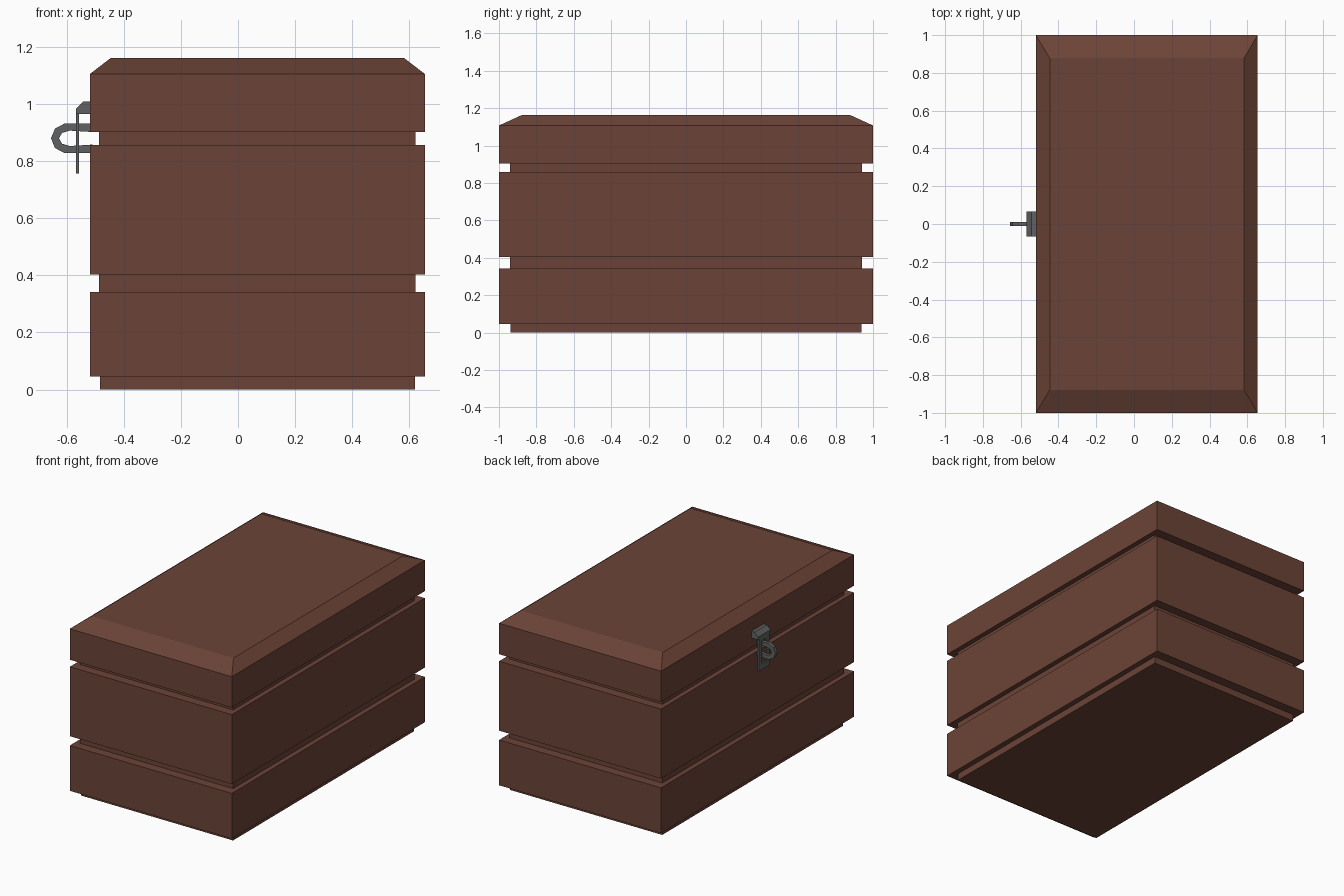
import bpy, bmesh

if "Cube" in bpy.data.objects:
    bpy.data.objects.remove(bpy.data.objects["Cube"])


def material(name, rgb):
    m = bpy.data.materials.new(name)
    m.diffuse_color = (*rgb, 1)
    m.use_nodes = True
    m.node_tree.nodes["Principled BSDF"].inputs["Base Color"].default_value = m.diffuse_color
    return m


wood = material("brown wood", (0.148, 0.057, 0.038))
metal = material("grey metal", (0.115, 0.12, 0.122))

X0, X1, Y = -0.519, 0.655, 1.0  # outer sides of the chest


def finish(name, bm, mat):
    bmesh.ops.recalc_face_normals(bm, faces=bm.faces)
    me = bpy.data.meshes.new(name)
    bm.to_mesh(me)
    bm.free()
    me.materials.append(mat)
    ob = bpy.data.objects.new(name, me)
    bpy.context.collection.objects.link(ob)
    return ob


def stack(name, profile):
    """Loft rectangles given as (x inset, y inset, z)."""
    bm = bmesh.new()
    rings = []
    for ix, iy, z in profile:
        a, b, c = X0 + ix, X1 - ix, Y - iy
        rings.append([bm.verts.new(p) for p in
                      ((a, -c, z), (b, -c, z), (b, c, z), (a, c, z))])
    for lo, hi in zip(rings, rings[1:]):
        for i in range(4):
            j = (i + 1) % 4
            bm.faces.new((lo[i], lo[j], hi[j], hi[i]))
    bm.faces.new(rings[0][::-1])
    bm.faces.new(rings[-1])
    return finish(name, bm, wood)


def extrude_xz(name, pts, half):
    """Extrude an x-z outline symmetrically along y."""
    bm = bmesh.new()
    face = bm.faces.new([bm.verts.new((x, -half, z)) for x, z in pts])
    ext = bmesh.ops.extrude_face_region(bm, geom=[face])
    for v in ext["geom"]:
        if isinstance(v, bmesh.types.BMVert):
            v.co.y = half
    return finish(name, bm, metal)


# Chest body: plinth, two bands and two grooves
gx, gy = 0.032, 0.06
stack("chest_body", [
    (0.035, 0.063, 0), (0.035, 0.063, 0.045),
    (0, 0, 0.045), (0, 0, 0.342),
    (gx, gy, 0.342), (gx, gy, 0.403),
    (0, 0, 0.403), (0, 0, 0.858),
    (gx, gy, 0.858), (gx, gy, 0.92)])

# Lid with bevelled top
stack("lid", [(0, 0, 0.904), (0, 0, 1.107), (0.073, 0.122, 1.163)])

# Hasp bracket on the lid
extrude_xz("hasp_bracket", [(-0.51, 0.967), (-0.568, 0.967), (-0.568, 0.985),
                            (-0.542, 1.011), (-0.51, 1.011)], 0.065)

# Hanging hasp plate with a slot for the staple
bm = bmesh.new()
ys, zs = (-0.055, -0.022, 0.022, 0.055), (0.757, 0.795, 0.945, 0.972)
grid = [[bm.verts.new((-0.568, y, z)) for z in zs] for y in ys]
for i in range(3):
    for j in range(3):
        if (i, j) != (1, 1):
            bm.faces.new((grid[i][j], grid[i + 1][j],
                          grid[i + 1][j + 1], grid[i][j + 1]))
ext = bmesh.ops.extrude_face_region(bm, geom=bm.faces[:])
for v in ext["geom"]:
    if isinstance(v, bmesh.types.BMVert):
        v.co.x = -0.557
finish("hasp_plate", bm, metal)

# U-shaped staple on the body: outer then inner outline, mirrored about its middle
zc = 0.881


def arch(half):
    return half + [(x, -z) for x, z in reversed(half) if z > 0]


outer = arch([(-0.51, 0.052), (-0.608, 0.052), (-0.642, 0.034), (-0.656, 0)])
inner = arch([(-0.51, 0.022), (-0.59, 0.027), (-0.617, 0.019), (-0.628, 0)])
extrude_xz("staple", [(x, zc + z) for x, z in outer + inner[::-1]], 0.011)
